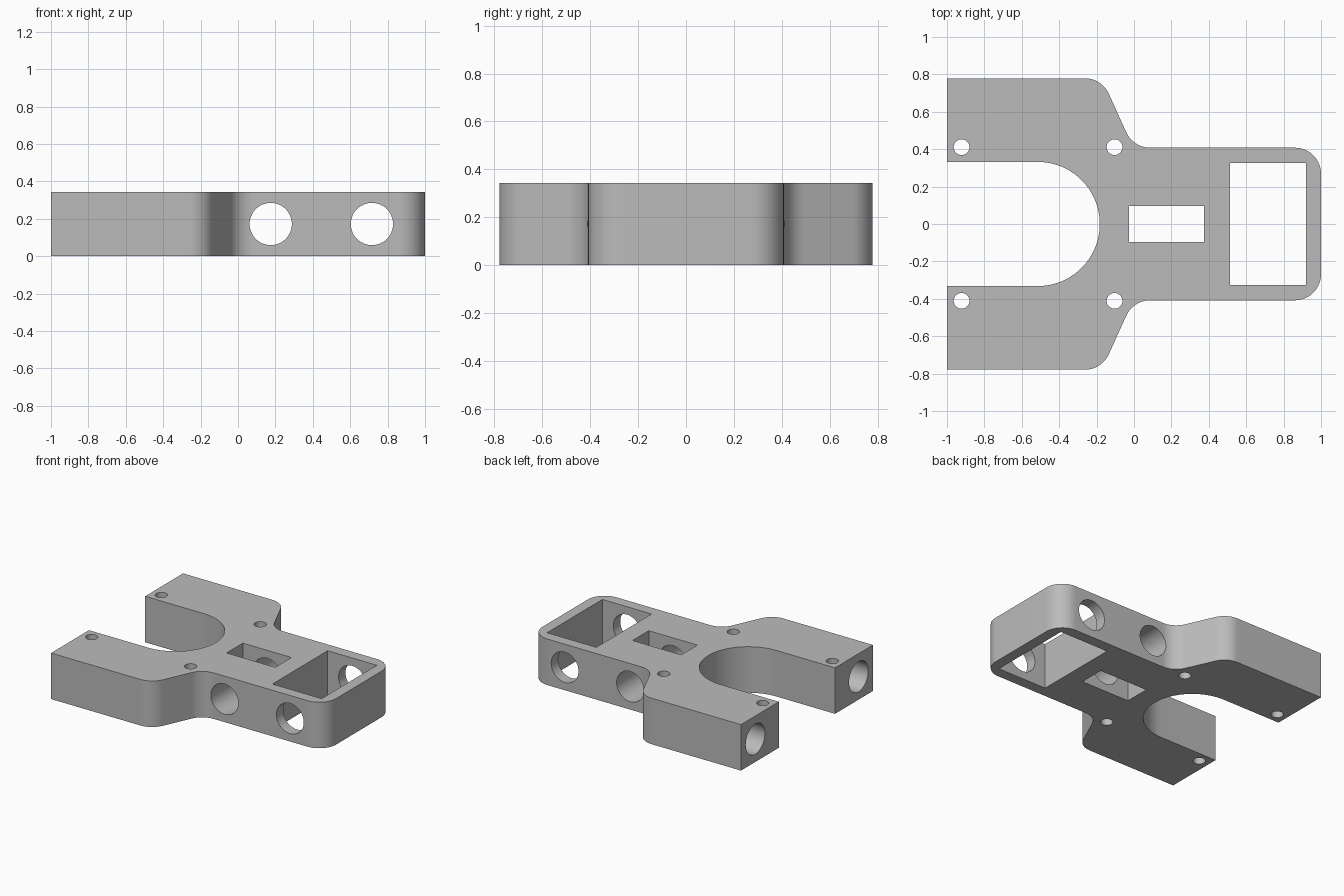
import bpy
import bmesh
import math
from mathutils import Vector, Matrix

if "Cube" in bpy.data.objects:
    bpy.data.objects.remove(bpy.data.objects["Cube"], do_unlink=True)

HEIGHT = 0.344
MID = HEIGHT / 2

grey = bpy.data.materials.new("plain_grey")
grey.use_nodes = True
colour = (0.5, 0.5, 0.5, 1)
grey.diffuse_color = colour
grey.node_tree.nodes["Principled BSDF"].inputs["Base Color"].default_value = colour


def fillet(prev, corner, nxt, radius, steps=14):
    """Points of an arc that rounds one corner of an outline."""
    c = Vector(corner)
    a, b = (Vector(prev) - c).normalized(), (Vector(nxt) - c).normalized()
    half = a.angle(b) / 2
    centre = c + (a + b).normalized() * radius / math.sin(half)
    start = c + a * radius / math.tan(half) - centre
    end = c + b * radius / math.tan(half) - centre
    sweep = start.angle_signed(end)
    return [centre + Matrix.Rotation(-sweep * i / steps, 2) @ start for i in range(steps + 1)]


def new_object(name, bm):
    bmesh.ops.recalc_face_normals(bm, faces=bm.faces)
    mesh = bpy.data.meshes.new(name)
    bm.to_mesh(mesh)
    bm.free()
    mesh.materials.append(grey)
    obj = bpy.data.objects.new(name, mesh)
    bpy.context.collection.objects.link(obj)
    return obj


def box_cutter(x0, x1, half_y):
    bm = bmesh.new()
    bmesh.ops.create_cube(bm, size=1)
    bmesh.ops.scale(bm, vec=(x1 - x0, 2 * half_y, 2 * HEIGHT), verts=bm.verts)
    bmesh.ops.translate(bm, vec=((x0 + x1) / 2, 0, MID), verts=bm.verts)
    return new_object("cutter", bm)


def round_cutter(centre, radius, length, axis):
    bm = bmesh.new()
    bmesh.ops.create_cone(bm, cap_ends=True, segments=48, radius1=radius,
                          radius2=radius, depth=length)
    turn = Vector((0, 0, 1)).rotation_difference(Vector(axis)).to_matrix()
    bmesh.ops.rotate(bm, cent=(0, 0, 0), matrix=turn, verts=bm.verts)
    bmesh.ops.translate(bm, vec=centre, verts=bm.verts)
    return new_object("cutter", bm)


# Half outline of the forked plate, from prong tip round to the narrow end
corners = [(-1, 0.779), (-0.172, 0.779), (-0.004, 0.408), (1, 0.408), (1, 0)]
half = [Vector(corners[0])]
for i in range(1, 4):
    half += fillet(corners[i - 1], corners[i], corners[i + 1], 0.14)

# Half of the U-shaped opening, from its deepest point out to the prong tip
u_radius, u_centre = 0.332, -0.515
opening = [Vector((u_centre + u_radius * math.cos(t), u_radius * math.sin(t)))
           for t in (math.pi / 2 * i / 24 for i in range(25))]
opening.append(Vector((-1, u_radius)))


def mirror(points):
    return [Vector((p.x, -p.y)) for p in reversed(points)]


outline = half + mirror(half) + mirror(opening) + opening[1:]

bm = bmesh.new()
face = bm.faces.new([bm.verts.new((p.x, p.y, 0)) for p in outline])
top = bmesh.ops.extrude_face_region(bm, geom=[face])["geom"]
bmesh.ops.translate(bm, vec=(0, 0, HEIGHT),
                    verts=[v for v in top if isinstance(v, bmesh.types.BMVert)])
body = new_object("forked_bracket", bm)

# Rectangular window and slot
cutters = [box_cutter(0.513, 0.92, 0.326), box_cutter(-0.027, 0.375, 0.096)]
# Cross bores through the narrow end
for x in (0.175, 0.716):
    cutters.append(round_cutter((x, 0, MID), 0.113, 2, (0, 1, 0)))
# Screw holes and blind bores in the prong tips
for side in (-1, 1):
    for x in (-0.922, -0.104):
        cutters.append(round_cutter((x, side * 0.411, MID), 0.042, 1, (0, 0, 1)))
    cutters.append(round_cutter((-1, side * 0.61, MID), 0.113, 1.2, (1, 0, 0)))

bpy.context.view_layer.objects.active = body
for cutter in cutters:
    cutter.hide_render = True
    cut = body.modifiers.new("cut", "BOOLEAN")
    cut.operation = "DIFFERENCE"
    cut.solver = "EXACT"
    cut.object = cutter
    bpy.ops.object.modifier_apply(modifier=cut.name)
    bpy.data.objects.remove(cutter, do_unlink=True)

bpy.ops.object.select_all(action="DESELECT")
body.select_set(True)
bpy.ops.object.shade_smooth_by_angle(angle=math.radians(25))
